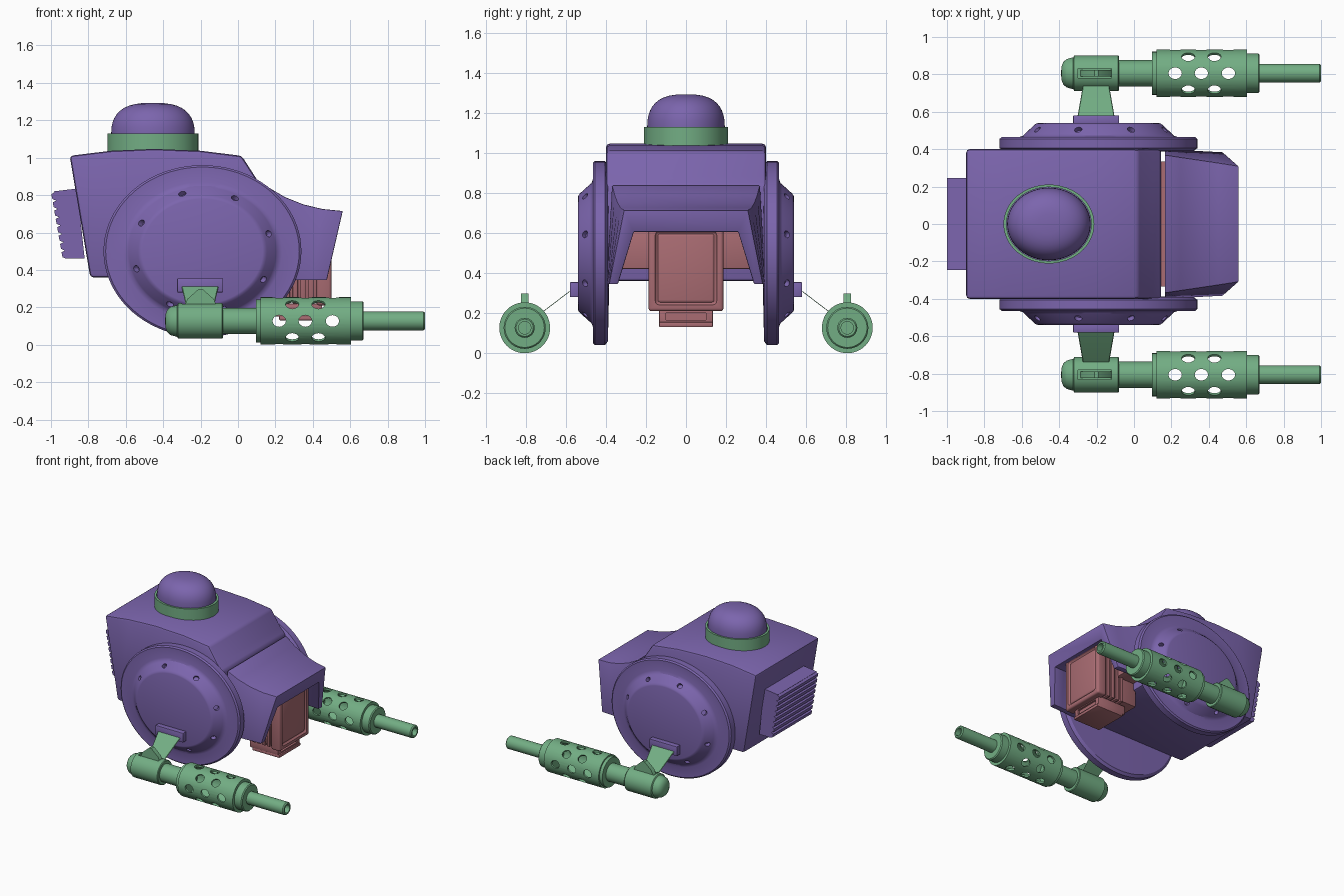
import bpy, bmesh, math
from mathutils import Matrix, Vector

if "Cube" in bpy.data.objects:
    bpy.data.objects.remove(bpy.data.objects["Cube"])

def material(name, rgb):
    m = bpy.data.materials.new(name)
    m.diffuse_color = (*rgb, 1)
    m.use_nodes = True
    m.node_tree.nodes["Principled BSDF"].inputs["Base Color"].default_value = m.diffuse_color
    return m

PURPLE = material("purple", (0.20, 0.13, 0.42))
GREEN = material("green", (0.17, 0.42, 0.23))
RED = material("red", (0.40, 0.15, 0.17))
cutters, STRETCH = [], 1.15

def finish(name, bm, mat, bevel=0, seg=2, cutter=None, mirror=False):
    bmesh.ops.remove_doubles(bm, verts=bm.verts, dist=1e-5)
    bmesh.ops.recalc_face_normals(bm, faces=bm.faces)
    me = bpy.data.meshes.new(name)
    bm.to_mesh(me)
    bm.free()
    ob = bpy.data.objects.new(name, me)
    bpy.context.collection.objects.link(ob)
    if mat:
        me.materials.append(mat)
    else:
        ob.hide_render = True
        cutters.append(ob)
    if bevel:
        b = ob.modifiers.new("bevel", 'BEVEL')
        b.width, b.segments, b.limit_method = bevel, seg, 'ANGLE'
    if cutter:
        c = ob.modifiers.new("cut", 'BOOLEAN')
        c.object, c.operation, c.solver = cutter, 'DIFFERENCE', 'EXACT'
    if mirror:
        ob.modifiers.new("mirror", 'MIRROR').use_axis = (False, True, False)
    return ob

def loft(sections):
    bm = bmesh.new()
    loops = [[bm.verts.new(p) for p in s] for s in sections]
    n = len(loops[0])
    for a, b in zip(loops, loops[1:]):
        for i in range(n):
            bm.faces.new((a[i], a[(i + 1) % n], b[(i + 1) % n], b[i]))
    bm.faces.new(loops[0])
    bm.faces.new(loops[-1])
    return bm

def prism(pts, y0, y1):
    """xz outline extruded along y"""
    return loft([[(x, y, z) for x, z in pts] for y in (y0, y1)])

def box(x0, x1, y0, y1, z0, z1):
    return prism([(x0, z0), (x1, z0), (x1, z1), (x0, z1)], y0, y1)

def lathe(profile, place, n=48, closed=False):
    """(height, radius) profile turned around an axis; place maps (h, a, b) to xyz"""
    bm = bmesh.new()
    rings = [[bm.verts.new(place(h, r * math.cos(2 * math.pi * i / n), r * math.sin(2 * math.pi * i / n)))
              for i in range(n)] for h, r in profile]
    pairs = list(zip(rings, rings[1:])) + ([(rings[-1], rings[0])] if closed else [])
    for a, b in pairs:
        for i in range(n):
            bm.faces.new((a[i], a[(i + 1) % n], b[(i + 1) % n], b[i]))
    bmesh.ops.dissolve_degenerate(bm, dist=1e-6, edges=bm.edges)
    return bm

def pegs(name, spots, radius, depth):
    """cutter made of small cylinders, spots = (centre, axis)"""
    bm = bmesh.new()
    for c, d in spots:
        rot = Vector(d).to_track_quat('Z', 'Y').to_matrix().to_4x4()
        stretch = Matrix.Diagonal((STRETCH, 1, 1, 1))
        bmesh.ops.create_cone(bm, cap_ends=True, segments=16, radius1=radius, radius2=radius, depth=depth,
                              matrix=Matrix.Translation(c) @ stretch @ rot)
    return finish(name, bm, None)

# main hull
finish("hull", prism([(-0.9, 1.01), (-0.68, 1.037), (-0.45, 1.047), (-0.2, 1.037), (0.02, 1.01), (0.1, 0.885),
                      (0.145, 0.84), (0.145, 0.36), (-0.79, 0.36)], -0.4, 0.4), PURPLE, 0.018)

# front hood: an open-bottomed shell lofted forward
def hood_section(xt, zt, yt, xb, zb, yb):
    mx = xt + (xb - xt) * 0.3
    half = [(xb, yb, zb), (xt, yt, zt)], [(mx, yt - 0.05, zt - 0.11), (xb, yb - 0.045, zb)]
    flip = lambda p: (p[0], -p[1], p[2])
    o, i = half
    return o + [flip(o[1]), flip(o[0]), flip(i[1]), flip(i[0])] + i
finish("front_hood", loft([hood_section(*s) for s in (
    (0.165, 0.84, 0.37, 0.165, 0.345, 0.398), (0.25, 0.79, 0.357, 0.25, 0.345, 0.396),
    (0.35, 0.75, 0.342, 0.33, 0.345, 0.392), (0.45, 0.726, 0.327, 0.4, 0.345, 0.388),
    (0.56, 0.715, 0.31, 0.475, 0.345, 0.385))]), PURPLE, 0.006)

# rear vent with slats
vent = [(-0.82, 0.46)]
for k in range(8):
    z = 0.46 + k * 0.0445
    x = -0.938 - (z - 0.46) * 0.175
    vent += [(x + 0.018, z), (x, z + 0.008), (x - 0.006, z + 0.034), (x + 0.012, z + 0.0435)]
vent += [(-0.985, 0.82), (-0.86, 0.835)]
finish("rear_vent", prism(vent, -0.245, 0.245), PURPLE)

# side discs with bolt pits
disc_place = lambda h, a, b: (-0.19 + a * STRETCH, -h, 0.5 + b)
pits = []
for k in range(8):
    t = math.radians(17 + 45 * k)
    c, s = math.cos(t), math.sin(t)
    pits.append((disc_place(0.503, 0.32 * c, 0.32 * s), (0.75 * c, -0.65, 0.75 * s)))
pit_cut = pegs("pit_cutter", pits, 0.018, 0.05)
finish("side_disc", lathe([(0.38, 0), (0.39, 0.44), (0.405, 0.46), (0.455, 0.46), (0.465, 0.45), (0.465, 0.37),
                           (0.472, 0.35), (0.482, 0.342), (0.528, 0.3), (0.537, 0.29), (0.54, 0.28), (0.54, 0)],
                          disc_place, 80), PURPLE, cutter=pit_cut, mirror=True)

# top dome and collar
dome_place = lambda h, a, b: (-0.455 + a * STRETCH, b, h)
finish("dome_collar", lathe([(1.0, 0.2), (1.0, 0.211), (1.13, 0.211), (1.13, 0.197), (1.08, 0.197)],
                            dome_place, 64, True), GREEN)
dome = [(1.05, 0.194), (1.13, 0.194)]
for k in range(1, 11):
    t = math.radians(9 * k)
    dome.append((1.13 + 0.163 * math.sin(t) ** 0.85, 0.194 * max(0, math.cos(t)) ** 0.7 if k < 10 else 0))
finish("dome", lathe(dome, dome_place, 64), PURPLE)

# monitor under the hood
recess = finish("screen_cutter", box(0.485, 0.55, -0.155, 0.155, 0.24, 0.61), None, 0.02, 3)
finish("monitor_case", box(0.42, 0.5, -0.187, 0.187, 0.21, 0.65), RED, 0.015, 3, cutter=recess)
finish("monitor_screen", box(0.46, 0.493, -0.145, 0.145, 0.25, 0.6), RED, 0.018, 3)
finish("monitor_back", box(0.12, 0.43, -0.165, 0.165, 0.23, 0.63), RED, 0.01)
for k in range(4):
    x = 0.25 + k * 0.042
    finish("monitor_rib", box(x, x + 0.028, -0.177, 0.177, 0.22, 0.64), RED, 0.005)
for y in (0.085, 0.122):
    finish("monitor_knob", lathe([(0.49, 0), (0.49, 0.01), (0.507, 0.01), (0.507, 0)],
                                 lambda h, a, b: (h, y + a, 0.629 + b), 16), RED)
slot = finish("slot_cutter", box(0.435, 0.5, -0.1, 0.1, 0.165, 0.202), None)
finish("monitor_base", box(0.2, 0.45, -0.135, 0.135, 0.15, 0.22), RED, 0.005, cutter=slot)
finish("monitor_foot", box(0.22, 0.46, -0.135, 0.135, 0.13, 0.155), RED, 0.006)
finish("cross_bar", box(0.1, 0.3, -0.335, 0.335, 0.42, 0.62), RED, 0.008)
finish("hood_seam_liner", box(0.1, 0.2, -0.335, 0.335, 0.55, 0.8), RED)

# guns, modelled once on the front side and mirrored
GY, GZ = -0.806, 0.127
gun_place = lambda h, a, b: (h, GY + a, GZ + b)
top_slot = finish("breech_cutter", box(-0.3, -0.12, GY - 0.026, GY + 0.026, GZ + 0.08, GZ + 0.15), None)
finish("gun_breech", lathe([(-0.39, 0), (-0.388, 0.035), (-0.378, 0.06), (-0.36, 0.076), (-0.325, 0.085),
                            (-0.32, 0.095), (-0.085, 0.095), (-0.08, 0.09), (-0.08, 0.07), (0.135, 0.07), (0.135, 0)],
                           gun_place), GREEN, cutter=top_slot, mirror=True)
holes = []
for k in range(8):
    t = k * math.pi / 4
    for x in ((0.29, 0.43) if k % 2 else (0.22, 0.36, 0.505)):
        holes.append((gun_place(x, 0.12 * math.cos(t), 0.12 * math.sin(t)), (0, math.cos(t), math.sin(t))))
hole_cut = pegs("shroud_cutter", holes, 0.031, 0.07)
finish("gun_shroud", lathe([(0.095, 0.06), (0.095, 0.115), (0.12, 0.115), (0.12, 0.127), (0.605, 0.127),
                            (0.605, 0.105), (0.665, 0.105), (0.672, 0.098), (0.672, 0.045), (0.59, 0.045),
                            (0.59, 0.112), (0.13, 0.112), (0.13, 0.06)], gun_place, 48, True),
       GREEN, cutter=hole_cut, mirror=True)
finish("gun_barrel", lathe([(0.585, 0), (0.585, 0.05), (0.992, 0.05), (1.0, 0.043), (1.0, 0.031), (0.88, 0.031),
                            (0.88, 0)], gun_place, 32), GREEN, mirror=True)
finish("gun_tab", prism([(-0.29, 0.2), (-0.11, 0.2), (-0.13, 0.245), (-0.19, 0.298), (-0.21, 0.298),
                         (-0.27, 0.245)], GY - 0.018, GY + 0.018), GREEN, mirror=True)

# gun mounting block and tapered arm
finish("arm_mount", box(-0.325, -0.08, -0.58, -0.53, 0.28, 0.355), PURPLE, 0.004, mirror=True)
def arm_end(y, z, w):
    return [(-0.203 + sx * w, y + o, z + o) for sx, o in ((-1, -0.009), (1, -0.009), (1, 0.009), (-1, 0.009))]
arm = loft([arm_end(-0.56, 0.325, 0.1), arm_end(-0.74, 0.185, 0.068)])
for v in arm.verts:  # tilt offsets across the plate thickness
    v.co.y = v.co.y if v.co.z > 0.25 else v.co.y - 0.004
finish("gun_arm", arm, GREEN, mirror=True)

# bake modifiers, remove cutters, shade
bpy.ops.object.select_all(action='DESELECT')
parts = [o for o in bpy.context.scene.objects if o not in cutters]
for o in parts:
    o.select_set(True)
bpy.context.view_layer.objects.active = parts[0]
bpy.ops.object.convert(target='MESH')
for c in cutters:
    bpy.data.objects.remove(c)
bpy.ops.object.shade_smooth_by_angle(angle=math.radians(32))
